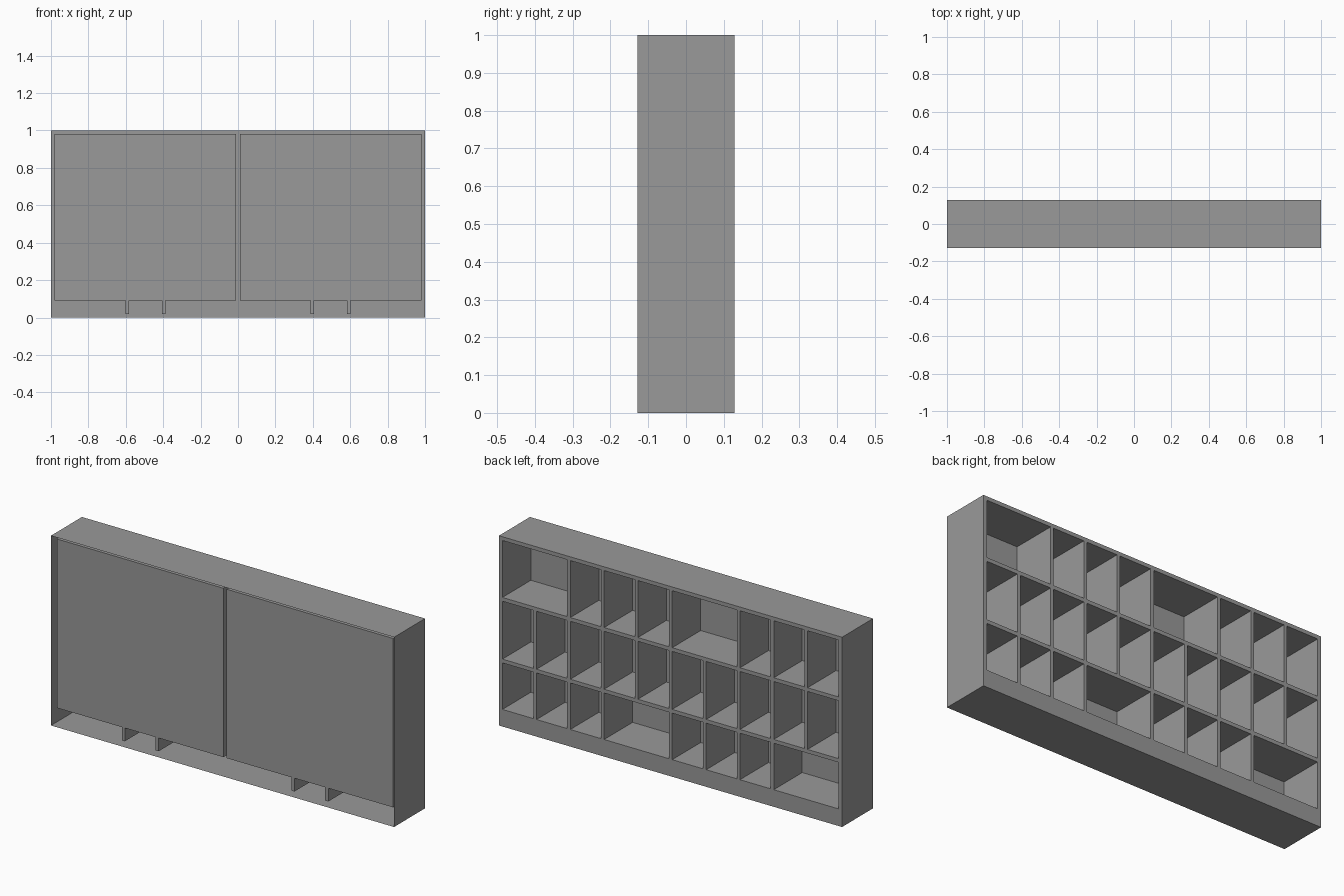
import bpy
import bmesh

cube = bpy.data.objects.get("Cube")
if cube:
    bpy.data.objects.remove(cube)

grey = bpy.data.materials.new("plain grey")
grey.use_nodes = True
GREY = (0.32, 0.32, 0.32, 1)
grey.diffuse_color = GREY
grey.node_tree.nodes["Principled BSDF"].inputs["Base Color"].default_value = GREY

FRONT, PANEL, BACK = -0.129, -0.108, 0.129
EDGE = 0.98          # inner side of the outer rim
PLINTH = 0.09
HALF_GAP = 0.01      # half the centre post
THICK = 0.018        # divider thickness
SHELVES = [(0.335, 0.355), (0.66, 0.68)]
ROWS = [(PLINTH, 0.335), (0.355, 0.66), (0.68, EDGE)]
DIVIDERS = [0.199, 0.396, 0.593, 0.79]

SIDES = {"right": (0, -1), "left": (0, 1), "front": (1, -1),
         "back": (1, 1), "bottom": (2, -1), "top": (2, 1)}


def box(name, x, y, z, drop=(), keep=None):
    """Box between the given ranges, with only the wanted sides."""
    bm = bmesh.new()
    bmesh.ops.create_cube(bm, size=1)
    bm.normal_update()
    wanted = keep or [s for s in SIDES if s not in drop]
    gone = []
    for f in bm.faces:
        if not any(f.normal[SIDES[s][0]] * SIDES[s][1] > 0.5 for s in wanted):
            gone.append(f)
    bmesh.ops.delete(bm, geom=gone, context="FACES")
    for v in bm.verts:
        for i, r in enumerate((x, y, z)):
            v.co[i] = max(r) if v.co[i] > 0 else min(r)
    mesh = bpy.data.meshes.new(name)
    bm.to_mesh(mesh)
    bm.free()
    mesh.materials.append(grey)
    obj = bpy.data.objects.new(name, mesh)
    bpy.context.collection.objects.link(obj)
    return obj


# Hollow outer casing and the flat frame closing its rear
depth = (PANEL, BACK)
box("outer_casing", (-1, 1), (FRONT, BACK), (0, 1), drop=("front", "back"))
box("rear_plinth", (-1, 1), depth, (0, PLINTH), keep=["back"])
box("rear_top_rail", (-1, 1), depth, (EDGE, 1), keep=["back"])
box("rear_centre_post", (-HALF_GAP, HALF_GAP), depth, (PLINTH, EDGE), keep=["back"])

# Each half: panelled tray, shelves, dividers and plinth supports
for side, s, skipped in (("left", 1, {(0, 0), (2, 3)}),
                         ("right", -1, {(0, 3), (2, 0)})):
    span = (s * HALF_GAP, s * EDGE)
    box(side + "_rear_stile", (s * EDGE, s), depth, (PLINTH, EDGE), keep=["back"])
    box(side + "_tray", span, depth, (PLINTH, EDGE), drop=("back",))
    for z in SHELVES:
        box(side + "_shelf", span, depth, z, keep=["top", "bottom", "back"])
    for row, z in enumerate(ROWS):
        for col, x in enumerate(DIVIDERS):
            if (row, col) not in skipped:
                box(side + "_divider", (s * x - THICK / 2, s * x + THICK / 2),
                    depth, z, keep=["left", "right", "back"])
    for x in DIVIDERS[1:3]:
        box(side + "_support", (s * x - THICK / 2, s * x + THICK / 2),
            depth, (0.02, PLINTH), drop=("top", "back"))
